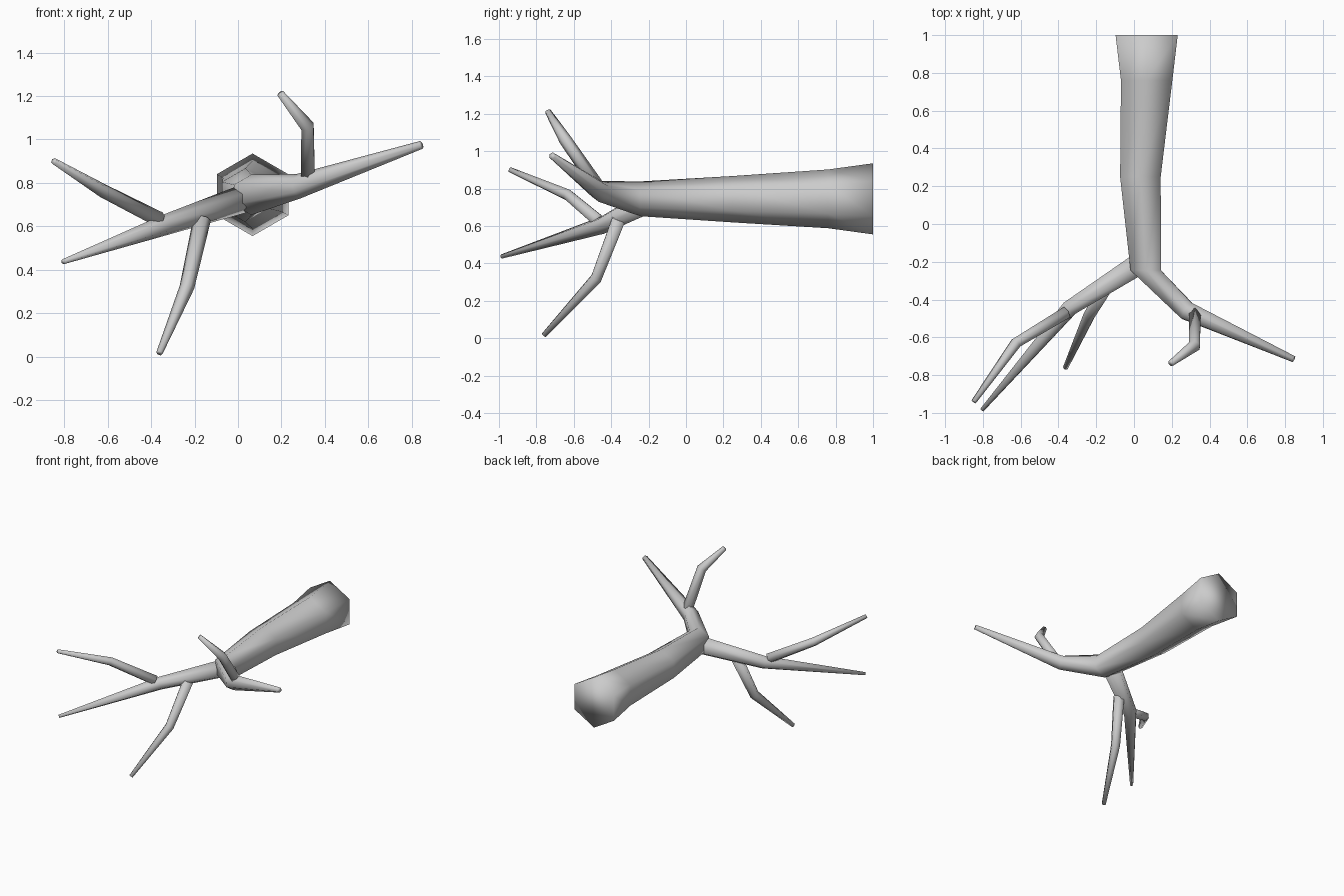
import bpy, bmesh, math
from mathutils import Vector

if "Cube" in bpy.data.objects:
    bpy.data.objects.remove(bpy.data.objects["Cube"])


def limb(name, points, sides=6, first=None, fixed=None):
    """Tapered, capped tube through (x, y, z, radius) points."""
    fixed = fixed or {}
    bm = bmesh.new()
    pos = [Vector(p[:3]) for p in points]
    rings = []
    up = Vector((0, 0, 1))
    for i, p in enumerate(pos):
        into = (p - pos[i - 1]).normalized() if i else Vector()
        out = (pos[i + 1] - p).normalized() if i < len(pos) - 1 else Vector()
        t = Vector(fixed[i]) if i in fixed else (into + out).normalized()
        up = (up - t * up.dot(t)).normalized()
        side = t.cross(up)
        r = points[i][3]
        rings.append([bm.verts.new(p + r * (math.cos(a) * up + math.sin(a) * side))
                      for a in (2 * math.pi * k / sides for k in range(sides))])
    for a, b in zip(rings, rings[1:]):
        for k in range(sides):
            n = (k + 1) % sides
            bm.faces.new((a[k], a[n], b[n], b[k]))
    bm.faces.new(rings[0])
    bm.faces.new(rings[-1])
    bmesh.ops.recalc_face_normals(bm, faces=bm.faces)
    for f in bm.faces:
        f.smooth = True
    mesh = bpy.data.meshes.new(name)
    bm.to_mesh(mesh)
    bm.free()
    ob = bpy.data.objects.new(name, mesh)
    bpy.context.collection.objects.link(ob)
    return ob


# Trunk lying along y, flared at the root, bending into the right fork
along = (0, -1, 0)
limb("trunk", [(0.067, 1.0, 0.745, 0.19), (0.067, 0.76, 0.745, 0.157),
               (0.034, 0.25, 0.743, 0.124), (0.062, -0.245, 0.745, 0.093),
               (0.28, -0.46, 0.785, 0.057), (0.845, -0.715, 0.975, 0.019)],
     fixed={0: along, 1: along, 2: along, 3: along})

# Left fork
limb("left_branch", [(0.02, -0.215, 0.725, 0.066), (-0.34, -0.445, 0.605, 0.048),
                     (-0.805, -0.985, 0.437, 0.012)])

# Side twigs
limb("upper_left_twig", [(-0.36, -0.47, 0.63, 0.037), (-0.625, -0.63, 0.765, 0.032),
                         (-0.848, -0.94, 0.90, 0.015)])
limb("lower_twig", [(-0.165, -0.36, 0.635, 0.041), (-0.235, -0.48, 0.32, 0.034),
                    (-0.362, -0.76, 0.016, 0.015)])
limb("top_twig", [(0.322, -0.475, 0.815, 0.037), (0.32, -0.645, 1.06, 0.034),
                  (0.195, -0.738, 1.212, 0.017)])
